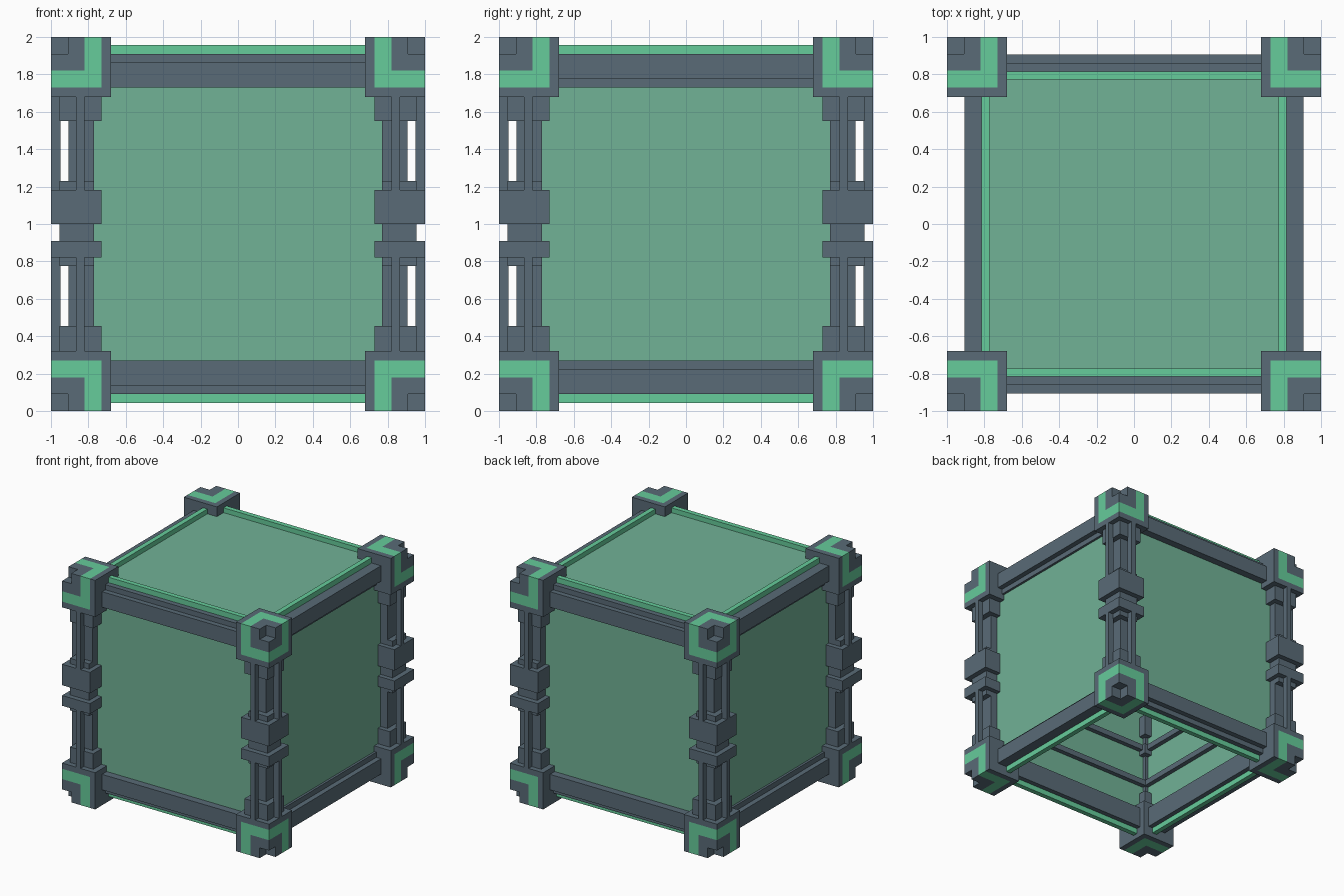
import bpy, bmesh
from mathutils import Vector

if "Cube" in bpy.data.objects:
    bpy.data.objects.remove(bpy.data.objects["Cube"])


def material(name, rgb):
    m = bpy.data.materials.new(name)
    m.diffuse_color = (*rgb, 1.0)
    m.use_nodes = True
    m.node_tree.nodes["Principled BSDF"].inputs["Base Color"].default_value = m.diffuse_color
    return m


SLATE = material("slate metal", (0.100, 0.147, 0.184))
GREEN = material("bright green trim", (0.133, 0.604, 0.328))
PANEL = material("muted green panel", (0.165, 0.445, 0.305))
SIGNS = (-1, 1)


def finish(bm, name, *mats):
    bmesh.ops.recalc_face_normals(bm, faces=bm.faces)
    me = bpy.data.meshes.new(name)
    bm.to_mesh(me)
    bm.free()
    for m in mats:
        me.materials.append(m)
    ob = bpy.data.objects.new(name, me)
    bpy.context.collection.objects.link(ob)
    return ob


def add_box(bm, xs, ys, zs):
    vs = bmesh.ops.create_cube(bm, size=1)["verts"]
    for v in vs:
        v.co = Vector([(r[0] + r[1]) / 2 + c * (r[1] - r[0])
                       for r, c in zip((xs, ys, zs), v.co)])


def add_prism(bm, profile, place, half):
    """Extrude a profile of (outward, vertical) points along a horizontal edge."""
    a = [bm.verts.new(place(-half, o, w)) for o, w in profile]
    b = [bm.verts.new(place(half, o, w)) for o, w in profile]
    bm.faces.new(a)
    bm.faces.new(b[::-1])
    n = len(a)
    for i in range(n):
        j = (i + 1) % n
        bm.faces.new((a[i], b[i], b[j], a[j]))


def along_x(s, t):
    return lambda u, o, w: (u, s * o, 1 + t * w)


def along_y(s, t):
    return lambda u, o, w: (s * o, u, 1 + t * w)


# Corner blocks: stepped grid with the outermost cell cut away, green L stripes on outer faces
STEPS = (0.68, 0.73, 0.82, 0.91, 1.0)


def corner(name, sx, sy, sz):
    bm = bmesh.new()
    filled = {(i, j, k) for i in range(4) for j in range(4) for k in range(4)} - {(3, 3, 3)}
    for cell in filled:
        for ax in range(3):
            for d in SIGNS:
                nb = list(cell)
                nb[ax] += d
                if tuple(nb) in filled:
                    continue
                b, c = (ax + 1) % 3, (ax + 2) % 3
                pts = []
                for ub, uc in ((0, 0), (1, 0), (1, 1), (0, 1)):
                    p = [0, 0, 0]
                    p[ax] = STEPS[cell[ax] + (d > 0)]
                    p[b], p[c] = STEPS[cell[b] + ub], STEPS[cell[c] + uc]
                    pts.append(bm.verts.new((sx * p[0], sy * p[1], 1 + sz * p[2])))
                f = bm.faces.new(pts)
                outer = d > 0 and cell[ax] == 3
                f.material_index = int(outer and min(cell[b], cell[c]) == 1)
    bmesh.ops.remove_doubles(bm, verts=bm.verts, dist=1e-4)
    bmesh.ops.recalc_face_normals(bm, faces=bm.faces)
    bmesh.ops.dissolve_limit(bm, angle_limit=0.01, verts=bm.verts, edges=bm.edges,
                             delimit={'MATERIAL'})
    finish(bm, name, SLATE, GREEN)


# Edge beams: same notched section, turned a quarter between the two directions
BEAM_X = ((.73, .73), (.905, .73), (.905, .865), (.86, .865), (.86, .91), (.73, .91))
BEAM_Y = ((.73, .73), (.86, .73), (.86, .775), (.905, .775), (.905, .91), (.73, .91))
TRIM = ((.772, .905), (.815, .905), (.815, .957), (.772, .957))

for t, level in ((-1, "bottom"), (1, "top")):
    beams, trims = bmesh.new(), bmesh.new()
    for s in SIGNS:
        add_prism(beams, BEAM_X, along_x(s, t), 0.69)
        add_prism(beams, BEAM_Y, along_y(s, t), 0.69)
        add_prism(trims, TRIM, along_x(s, t), 0.69)
        add_prism(trims, TRIM, along_y(s, t), 0.69)
        for r in SIGNS:
            corner(f"{level}_corner", r, s, t)
    finish(beams, f"{level}_beams", SLATE)
    finish(trims, f"{level}_trim", GREEN)

# Upright posts: core, stepped blocks and collars as (inner, outer, z0, z1)
POST = ((.77, .905, .30, 1.70), (.73, .955, .30, .455), (.73, .955, 1.55, 1.70),
        (.77, .955, .775, 1.23), (.73, 1.0, .82, .91), (.73, 1.0, 1.0, 1.183))


def span(s, lo, hi):
    return tuple(sorted((s * lo, s * hi)))


for sx in SIGNS:
    for sy in SIGNS:
        bm = bmesh.new()
        for lo, hi, z0, z1 in POST:
            add_box(bm, span(sx, lo, hi), span(sy, lo, hi), (z0, z1))
        # Slim outer rods on both outward sides
        for z in ((.30, .83), (1.17, 1.70)):
            add_box(bm, span(sx, .82, .865), span(sy, .95, 1.0), z)
            add_box(bm, span(sx, .95, 1.0), span(sy, .82, .865), z)
        finish(bm, "corner_post", SLATE)

# Side panels, with slim rails on the inside
panels, rails = bmesh.new(), bmesh.new()
for s in SIGNS:
    add_box(panels, (-.80, .80), span(s, .80, .84), (.2, 1.8))
    add_box(panels, span(s, .80, .84), (-.80, .80), (.2, 1.8))
    for z in ((.53, .58), (.86, .91)):
        add_box(rails, (-.78, .78), span(s, .76, .81), z)
        add_box(rails, span(s, .76, .81), (-.78, .78), z)
finish(panels, "side_panels", PANEL)
finish(rails, "inner_rails", SLATE)

# Top panel (the underside is open)
bm = bmesh.new()
add_box(bm, (-.79, .79), (-.79, .79), (1.87, 1.915))
finish(bm, "top_panel", PANEL)
